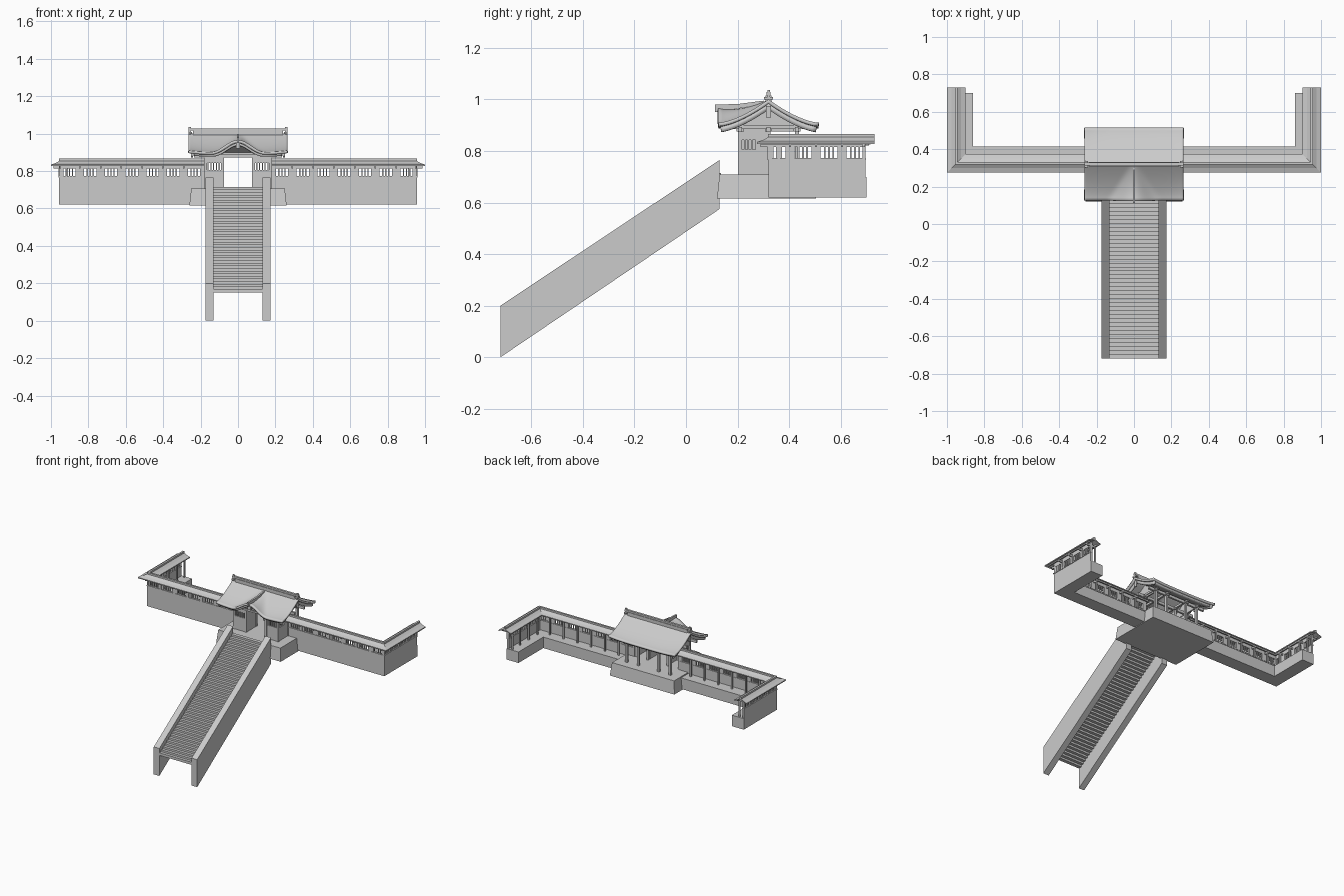
import bpy, math

if "Cube" in bpy.data.objects:
    bpy.data.objects.remove(bpy.data.objects["Cube"])

stone = bpy.data.materials.new("plain grey")
stone.use_nodes = True
GREY = (0.6, 0.6, 0.6, 1)
stone.diffuse_color = GREY
stone.node_tree.nodes["Principled BSDF"].inputs["Base Color"].default_value = GREY


def add(name, verts, faces, mirror=False, solid=0, smooth=False):
    me = bpy.data.meshes.new(name)
    me.from_pydata(verts, [], faces)
    me.materials.append(stone)
    ob = bpy.data.objects.new(name, me)
    bpy.context.collection.objects.link(ob)
    if smooth:
        me.polygons.foreach_set("use_smooth", [True] * len(me.polygons))
        me.set_sharp_from_angle(angle=math.radians(35))
    if solid:
        mod = ob.modifiers.new("thickness", "SOLIDIFY")
        mod.thickness, mod.offset = solid, -1
    if mirror:
        ob.modifiers.new("mirror", "MIRROR").use_mirror_merge = False
    return ob


def loft(rings):
    """Closed skin through equal rings, with end caps."""
    n = len(rings[0])
    verts = [p for r in rings for p in r]
    faces = [(k * n + i, k * n + (i + 1) % n, (k + 1) * n + (i + 1) % n, (k + 1) * n + i)
             for k in range(len(rings) - 1) for i in range(n)]
    faces += [tuple(range(n))[::-1], tuple(range(len(verts) - n, len(verts)))]
    return verts, faces


def boxes(name, items, mirror=True):
    verts, faces = [], []
    for x0, x1, y0, y1, z0, z1 in items:
        b = len(verts)
        v, f = loft([[(x0, y0, z), (x1, y0, z), (x1, y1, z), (x0, y1, z)] for z in (z0, z1)])
        verts += v
        faces += [tuple(b + i for i in q) for q in f]
    return add(name, verts, faces, mirror)


def prism(name, pts, x0, x1, mirror=True):
    """Side profile of (y, z) points drawn out along x."""
    return add(name, *loft([[(x, y, z) for y, z in pts] for x in (x0, x1)]), mirror)


RX, RY = 0.95, 0.325  # gallery ridge line


def gallery(name, pts, start, end):
    """Sweep (outward offset, z) points round the mitred corner of the gallery."""
    rings = [[(start, RY - o, z) for o, z in pts],
             [(RX + o, RY - o, z) for o, z in pts],
             [(RX + o, end, z) for o, z in pts]]
    return add(name, *loft(rings), True)


def rect(o0, o1, z0, z1):
    return [(o0, z0), (o1, z0), (o1, z1), (o0, z1)]


# Stair with sloping side walls
prism("stair_side_wall", [(-0.72, 0), (0.13, 0.575), (0.13, 0.765), (-0.72, 0.2)], 0.13, 0.175)
STEPS = 40
dy, dz = 0.85 / STEPS, 0.56 / STEPS
boxes("stair_steps", [(-0.13, 0.13, -0.72 + i * dy, -0.715 + (i + 1) * dy,
                       0.15 + i * dz, 0.155 + (i + 1) * dz) for i in range(STEPS)], False)

# Battered platform under the gatehouse
add("platform", *loft([[(-w, f, z), (w, f, z), (w, b, z), (-w, b, z)]
                       for w, f, b, z in ((0.26, 0.12, 0.505, 0.615), (0.25, 0.13, 0.495, 0.708))]))

# Gallery plinth, wall and roof
gallery("gallery_plinth", rect(-0.09, 0.006, 0.62, 0.7), 0.2, 0.7)
gallery("gallery_wall", rect(-0.008, 0.006, 0.62, 0.772), 0.18, 0.695)
gallery("gallery_wall_head", rect(-0.008, 0.006, 0.815, 0.845), 0.18, 0.695)
gallery("gallery_sill", rect(-0.01, 0.01, 0.766, 0.773), 0.18, 0.697)
gallery("gallery_inner_beam", rect(-0.04, -0.03, 0.822, 0.834), 0.18, 0.71)
gallery("gallery_outer_beam", rect(0.026, 0.034, 0.826, 0.836), 0.18, 0.715)
gallery("gallery_roof", [(-0.05, 0.828), (0, 0.846), (0.05, 0.828), (0.05, 0.835),
                         (0.025, 0.843), (0, 0.858), (-0.025, 0.843), (-0.05, 0.835)], 0.17, 0.73)
gallery("gallery_ridge", rect(-0.007, 0.007, 0.852, 0.866), 0.17, 0.73)

# Window piers and bars, laid out along each wing
HALF = 0.033
front = [0.235 + 0.111 * i for i in range(7)]
side = [0.352 + 0.101 * i for i in range(4)]
piers, bars, posts, arms = [], [], [], []


def along(o0, o1, a, b, z0, z1, is_side):
    if is_side:
        return (RX + o0, RX + o1, a, b, z0, z1)
    return (a, b, RY - o1, RY - o0, z0, z1)


for centres, first, last, s in ((front, 0.18, RX + 0.006, False), (side, RY - 0.006, 0.695, True)):
    edges = [first] + [c + d for c in centres for d in (-HALF, HALF)] + [last]
    for a, b in zip(edges[::2], edges[1::2]):
        if b > a:
            piers.append(along(-0.008, 0.006, a, b, 0.77, 0.817, s))
    for c in centres:
        for k in (-1, 0, 1):
            m = c + k * HALF / 2
            bars.append(along(-0.004, 0.003, m - 0.0035, m + 0.0035, 0.772, 0.816, s))
    pitch = centres[1] - centres[0]
    for c in centres:
        m = c + pitch / 2 if c != centres[-1] else last - 0.006
        posts.append(along(-0.04, -0.03, m - 0.005, m + 0.005, 0.7, 0.826, s))
        posts.append(along(0.004, 0.009, m - 0.005, m + 0.005, 0.765, 0.835, s))
        arms.append(along(-0.04, 0.036, m - 0.004, m + 0.004, 0.815, 0.828, s))
boxes("gallery_piers", piers)
boxes("gallery_window_bars", bars)
boxes("gallery_posts", posts)
boxes("gallery_bracket_arms", arms)

# Gatehouse roof: concave slopes with a flared, curved gable over the entrance
YC, DEPTH = 0.32, 0.195


def roof_z(x, s):
    t = abs(s)
    z = 0.9 + 0.1 * (1 - t) ** 1.4 + 0.01 * abs(x / 0.265) ** 4 * t * t
    u = abs(x) / (0.02 + 0.13 * t)
    if s < 0 and u < 1:
        z += 0.066 * t ** 1.2 * 0.5 * (1 + math.cos(math.pi * u))
    return z


def roof_sheet(name, x0, x1, nx, reach, drop, thick, mirror=False):
    ny = 24
    verts = []
    for j in range(ny + 1):
        s = reach * (2 * j / ny - 1)
        for i in range(nx + 1):
            x = x0 + (x1 - x0) * i / nx
            verts.append((x, YC + s * DEPTH, roof_z(x, s) - drop))
    w = nx + 1
    faces = [(j * w + i, j * w + i + 1, (j + 1) * w + i + 1, (j + 1) * w + i)
             for j in range(ny) for i in range(nx)]
    return add(name, verts, faces, mirror, thick, True)


roof_sheet("gatehouse_roof", -0.265, 0.265, 48, 1, 0, 0.014)
roof_sheet("gatehouse_under_roof", -0.235, 0.235, 48, 0.93, 0.013, 0.014)
roof_sheet("gable_bargeboard", 0.238, 0.25, 1, 0.96, 0.013, 0.022, True)

# Ridge and the small ridge running out over the entrance gable
boxes("main_ridge", [(-0.24, 0.24, YC - 0.012, YC + 0.012, 0.98, 1.016),
                     (-0.265, 0.265, YC - 0.008, YC + 0.008, 1.016, 1.028)], False)
boxes("ridge_end_ornament", [(0.245, 0.265, YC - 0.018, YC + 0.018, 1.0, 1.01),
                             (0.25, 0.265, YC - 0.005, YC + 0.005, 0.985, 1.036)])
prism("entrance_ridge", [(0.112, 0.95), (0.3, 0.98), (0.3, 0.995), (0.2, 0.982), (0.112, 0.98)],
      -0.006, 0.006, False)
boxes("entrance_gable_pendant", [(-0.012, 0.012, 0.128, 0.136, 0.92, 0.95)], False)

# Gable infill under the roof ends
steps = [-0.62 + 1.24 * i / 12 for i in range(13)]
prism("gable_infill", [(YC - 0.12, 0.875), (YC + 0.12, 0.875)]
      + [(YC + s * DEPTH, roof_z(0.2, s) - 0.02) for s in reversed(steps)], 0.166, 0.176)
boxes("gable_pendant", [(0.25, 0.256, YC - 0.01, YC + 0.01, 0.93, 0.975)])

# Gatehouse frame: posts, beams and brackets
F, M, B = 0.21, 0.32, 0.43
frame = []
for y in (F, M, B):
    for x in (0.082, 0.175):
        frame.append((x - 0.008, x + 0.008, y - 0.008, y + 0.008, 0.705, 0.89))
        frame.append((x - 0.014, x + 0.014, y - 0.014, y + 0.014, 0.876, 0.888))
boxes("gatehouse_posts", frame)
boxes("gatehouse_cross_beams", [(-0.235, 0.235, y - 0.007, y + 0.007, 0.873, 0.893)
                                for y in (F, M, B)], False)
boxes("gatehouse_side_beams", [(x - 0.007, x + 0.007, 0.165, 0.475, 0.885, 0.9)
                               for x in (0.082, 0.175)])
boxes("gatehouse_eave_beams", [(-0.235, 0.235, y - 0.006, y + 0.006, 0.888, 0.9)
                               for y in (0.17, 0.47)], False)

# Gatehouse walls with barred windows beside the entrance
walls = [(0.09, 0.167, F - 0.005, F + 0.005, 0.705, 0.805),
         (0.09, 0.167, F - 0.005, F + 0.005, 0.842, 0.88),
         (0.17, 0.18, F, M, 0.705, 0.805),
         (0.17, 0.18, F, M, 0.842, 0.88),
         (0.17, 0.18, 0.27, M, 0.8, 0.845)]
boxes("gatehouse_walls", walls)
lattice = [(x - 0.003, x + 0.003, F - 0.003, F + 0.003, 0.803, 0.844)
           for x in (0.1, 0.115, 0.13, 0.145, 0.16)]
lattice += [(0.172, 0.178, y - 0.003, y + 0.003, 0.803, 0.844) for y in (0.228, 0.241, 0.254)]
boxes("gatehouse_window_bars", lattice)
boxes("door_leaves", [(0.074, 0.08, F, M - 0.01, 0.71, 0.86)])
